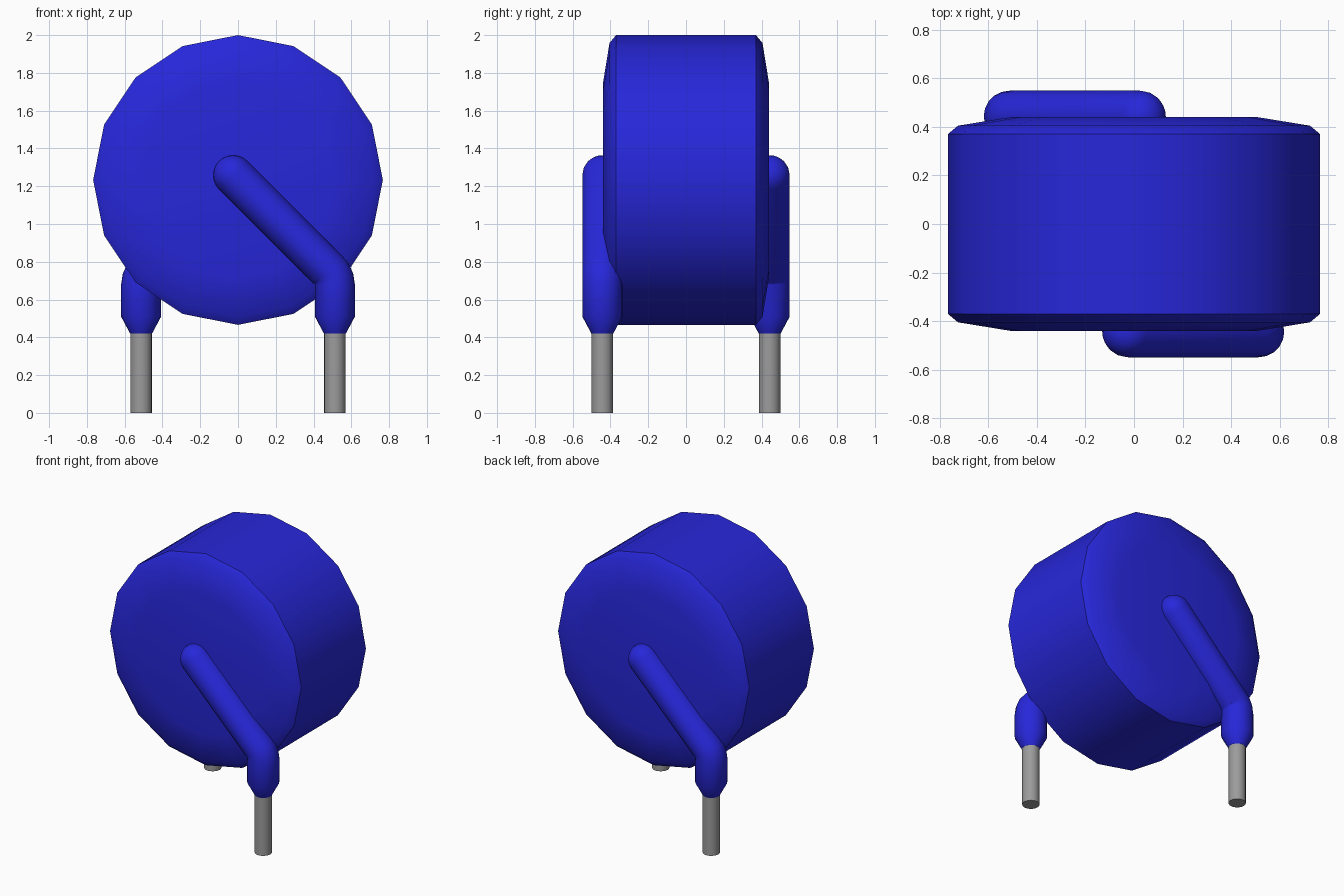
import bpy, bmesh, math
from mathutils import Vector, Matrix

cube = bpy.data.objects.get("Cube")
if cube:
    bpy.data.objects.remove(cube, do_unlink=True)


def material(name, rgb):
    m = bpy.data.materials.new(name)
    m.use_nodes = True
    m.diffuse_color = (*rgb, 1)
    m.node_tree.nodes["Principled BSDF"].inputs["Base Color"].default_value = (*rgb, 1)
    return m


BLUE = material("blue coating", (0.02, 0.02, 0.70))
GREY = material("grey metal", (0.33, 0.33, 0.33))


def sweep(name, stations, sides, mat, centre, turn=0.0, sharp=30):
    """Skin circular rings. Station = (x, z, tilt in degrees, radius), path in the XZ plane."""
    bm = bmesh.new()
    rings = []
    for x, z, tilt, r in stations:
        t = math.radians(tilt)
        across = Vector((math.cos(t), 0, math.sin(t)))
        ring = []
        for i in range(sides):
            a = 2 * math.pi * i / sides
            ring.append(bm.verts.new(Vector((x, 0, z)) + r * (math.cos(a) * across
                                     + math.sin(a) * Vector((0, 1, 0)))))
        rings.append(ring)
    for lo, hi in zip(rings, rings[1:]):
        for i in range(sides):
            j = (i + 1) % sides
            bm.faces.new((lo[i], lo[j], hi[j], hi[i]))
    bm.faces.new(rings[0][::-1])
    bm.faces.new(rings[-1])
    bmesh.ops.transform(bm, matrix=Matrix.Rotation(turn, 4, 'Z') @ Matrix.Translation(centre),
                        verts=bm.verts)
    bmesh.ops.recalc_face_normals(bm, faces=bm.faces)
    return finish(name, bm, mat, sharp)


def finish(name, bm, mat, sharp):
    me = bpy.data.meshes.new(name)
    bm.to_mesh(me)
    bm.free()
    me.materials.append(mat)
    ob = bpy.data.objects.new(name, me)
    bpy.context.collection.objects.link(ob)
    bpy.ops.object.select_all(action='DESELECT')
    ob.select_set(True)
    bpy.context.view_layer.objects.active = ob
    bpy.ops.object.shade_smooth_by_angle(angle=math.radians(sharp))
    return ob


# Disc body: sixteen-sided drum lying along Y with softened rims
rim = [(-0.44, 0.51), (-0.405, 0.725), (-0.37, 0.767),
       (0.37, 0.767), (0.405, 0.725), (0.44, 0.51)]
body = sweep("disc_body", [(0, h, 0, r) for h, r in rim], 16, BLUE, (0, 0, 0), sharp=35)
body.data.transform(Matrix.Translation((0, 0, 1.233)) @ Matrix.Rotation(math.pi / 2, 4, 'X'))

# Coated lead: tapered foot, vertical run, rounded 45 degree bend, domed end
R, X, Y = 0.106, 0.513, -0.443
end = Vector((-0.025, 1.258))
lead = [(X, 0.42, 0, 0.058), (X, 0.51, 0, R), (X, 0.68, 0, R),
        (X - 0.006, 0.712, 15, R), (X - 0.021, 0.741, 30, R), (X - 0.038, 0.758, 45, R)]
# keep the diagonal exactly at 45 degrees up to the end point
lead[-1] = (end.x + 0.5, end.y - 0.5, 45, R)
for k in range(7):
    a = math.radians(min(15 * k, 88))
    d = R * math.sin(a) * math.sqrt(0.5)
    lead.append((end.x - d, end.y + d, 45, R * math.cos(a)))

# Bare wire legs
wire = [(X, 0, 0, 0.057), (X, 0.44, 0, 0.057)]

# Rear lead is the front lead turned half way round
for side, turn in (("front", 0), ("back", math.pi)):
    sweep(side + "_coated_lead", lead, 20, BLUE, (0, Y, 0), turn, 40)
    sweep(side + "_wire_leg", wire, 20, GREY, (0, Y, 0), turn)
